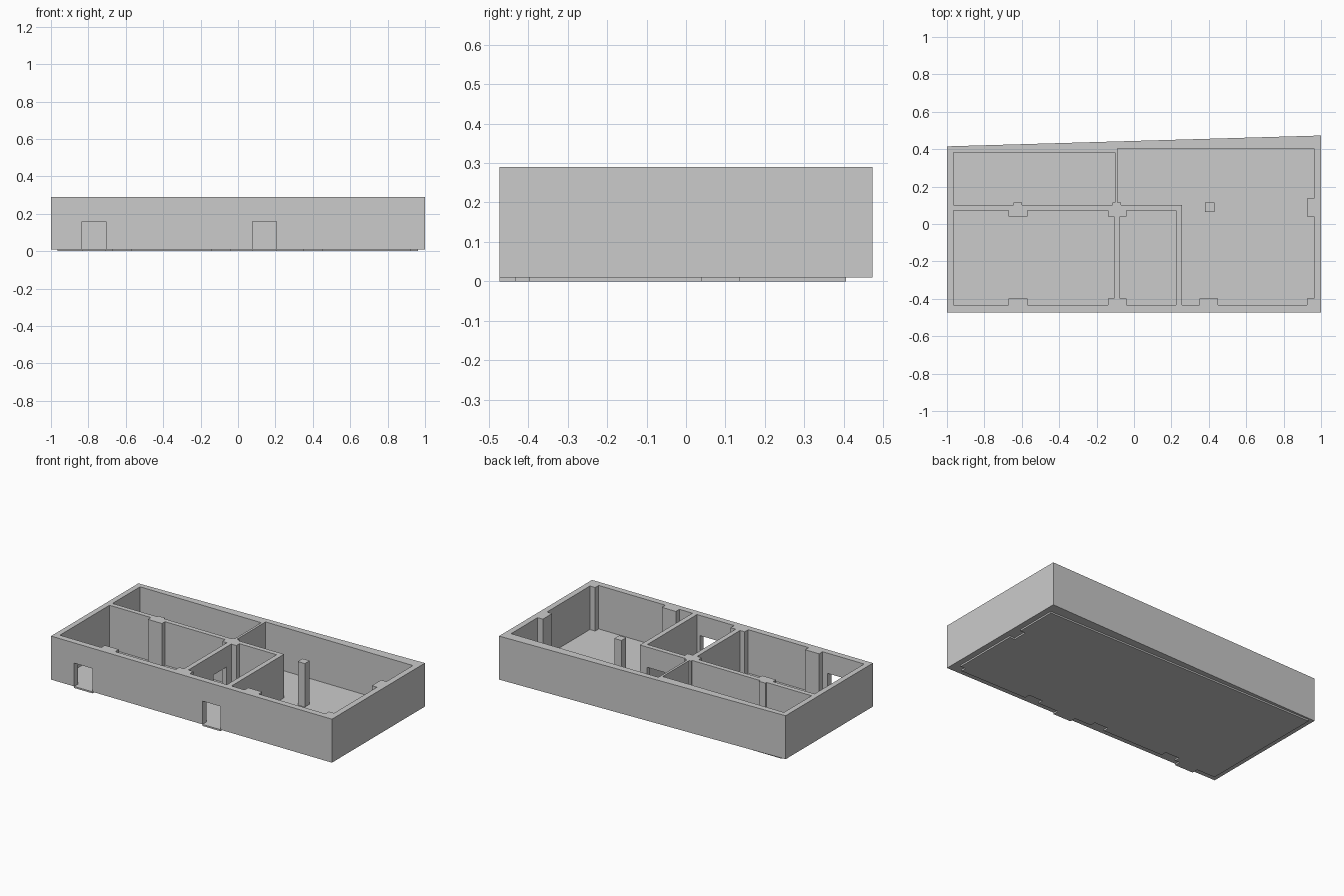
import bpy, bmesh

if "Cube" in bpy.data.objects:
    bpy.data.objects.remove(bpy.data.objects["Cube"])

BASE, TOP, DOOR = 0.01, 0.29, 0.16


def prism(name, pts, z0, z1):
    """Extrude a counter-clockwise plan outline from z0 to z1."""
    bm = bmesh.new()
    face = bm.faces.new([bm.verts.new((x, y, z0)) for x, y in pts])
    ext = bmesh.ops.extrude_face_region(bm, geom=[face])
    for v in ext["geom"]:
        if isinstance(v, bmesh.types.BMVert):
            v.co.z = z1
    bmesh.ops.recalc_face_normals(bm, faces=bm.faces)
    me = bpy.data.meshes.new(name)
    bm.to_mesh(me)
    bm.free()
    ob = bpy.data.objects.new(name, me)
    bpy.context.collection.objects.link(ob)
    return ob


def rect(x0, x1, y0, y1):
    return [(x0, y0), (x1, y0), (x1, y1), (x0, y1)]


def cut(target, cutter):
    """Subtract the cutter from the target and remove it."""
    mod = target.modifiers.new("cut", "BOOLEAN")
    mod.operation, mod.solver, mod.object = "DIFFERENCE", "EXACT", cutter
    bpy.context.view_layer.update()
    with bpy.context.temp_override(object=target, active_object=target):
        bpy.ops.object.modifier_apply(modifier=mod.name)
    bpy.data.objects.remove(cutter)


# Pillar footprints: those along the outer walls, then the inner ones
edge_pillars = [
    (-0.67, -0.57, -0.455, -0.397), (-0.14, -0.04, -0.455, -0.397),
    (0.35, 0.45, -0.455, -0.397), (0.925, 0.98, -0.455, -0.397),
    (0.925, 0.98, 0.04, 0.135)]
inner_pillars = [
    (-0.67, -0.57, 0.04, 0.085), (-0.645, -0.6, 0.085, 0.114),
    (-0.14, -0.04, 0.04, 0.085), (-0.115, -0.07, 0.085, 0.114),
    (0.38, 0.43, 0.065, 0.114)]

# Room outlines
rooms = [
    rect(-0.965, -0.102, 0.102, 0.382),
    rect(-0.965, -0.107, -0.433, 0.071),
    rect(-0.076, 0.225, -0.433, 0.071),
    [(0.257, -0.433), (0.962, -0.433), (0.962, 0.405),
     (-0.087, 0.405), (-0.087, 0.102), (0.257, 0.102)]]

# Door openings: two outside, two between rooms
front_doors = [(-0.835, -0.705), (0.078, 0.205)]
doors = [(a, b, -0.55, -0.41) for a, b in front_doors]
doors += [(-0.13, -0.05, -0.14, -0.01), (0.078, 0.205, 0.05, 0.12)]

# Walls and pillars: solid block with the rooms and doors carved out
walls = prism("walls", [(-1, -0.473), (1, -0.473), (1, 0.473), (-1, 0.415)], BASE, TOP)
for pts in rooms:
    room = prism("room_cutter", pts, -0.1, 0.5)
    xs, ys = [p[0] for p in pts], [p[1] for p in pts]
    for p in edge_pillars + inner_pillars:
        if p[1] > min(xs) and p[0] < max(xs) and p[3] > min(ys) and p[2] < max(ys):
            cut(room, prism("pillar_cutter", rect(*p), -0.2, 0.6))
    cut(walls, room)
for d in doors:
    cut(walls, prism("door_cutter", rect(*d), -0.1, DOOR))

# Floor slab, notched around the outer pillars
floor = prism("floor", rect(-0.965, 0.962, -0.433, 0.405), 0, BASE)
for p in edge_pillars:
    cut(floor, prism("notch_cutter", rect(*p), -0.1, 0.1))

# Door thresholds
for i, (a, b) in enumerate(front_doors):
    prism(f"threshold_{i + 1}", rect(a, b, -0.473, -0.433), 0, BASE)
